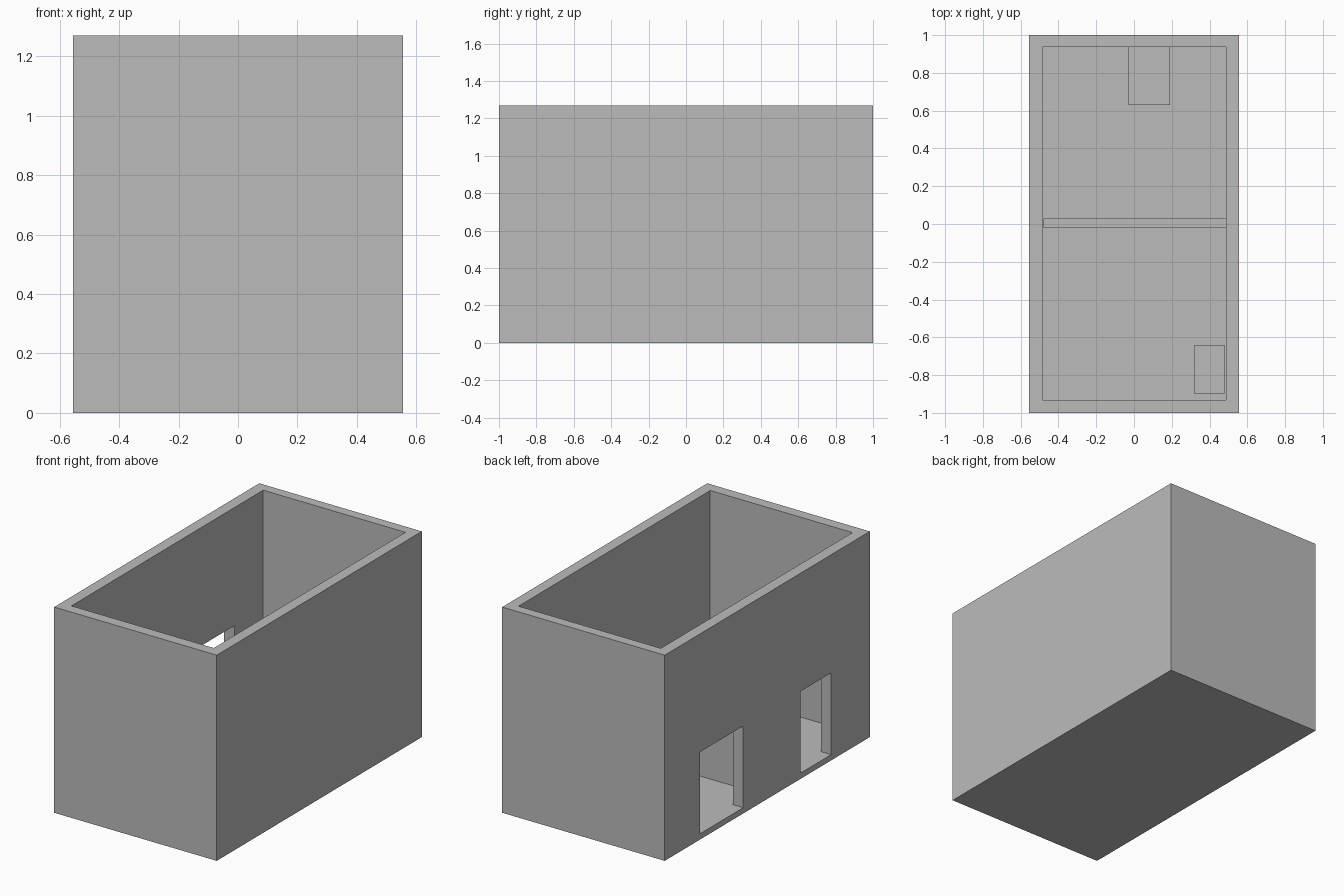
import bpy

cube = bpy.data.objects.get("Cube")
if cube:
    bpy.data.objects.remove(cube, do_unlink=True)

grey = bpy.data.materials.new("plain grey")
grey.use_nodes = True
GREY = (0.5, 0.5, 0.5, 1)
grey.diffuse_color = GREY
grey.node_tree.nodes["Principled BSDF"].inputs["Base Color"].default_value = GREY


def box(name, x, y, z):
    """Box spanning the given (low, high) range on each axis."""
    spans = (x, y, z)
    bpy.ops.mesh.primitive_cube_add(size=1)
    ob = bpy.context.object
    ob.name = name
    for v in ob.data.vertices:
        v.co = [lo if c < 0 else hi for c, (lo, hi) in zip(v.co, spans)]
    ob.data.materials.append(grey)
    return ob


def cut(target, cutter):
    mod = target.modifiers.new(cutter.name, "BOOLEAN")
    mod.operation = "DIFFERENCE"
    mod.solver = "EXACT"
    mod.object = cutter
    cutter.hide_render = True
    cutter.hide_set(True)
    cutter.display_type = "WIRE"


FLOOR, HEIGHT, DOOR_TOP = 0.036, 1.27, 0.54

# Open-topped shell with a thin floor
shell = box("building_shell", (-0.555, 0.555), (-1, 1), (0, HEIGHT))
cut(shell, box("room_cutter", (-0.485, 0.487), (-0.932, 0.938), (FLOOR, HEIGHT + 0.2)))

# Two doorways in the side wall, level with the floor
for name, span in (("back_door_cutter", (0.235, 0.657)),
                   ("front_door_cutter", (-0.623, -0.324))):
    cut(shell, box(name, (-0.7, -0.4), span, (FLOOR, DOOR_TOP)))

# Low wall dividing the two rooms
box("partition_wall", (-0.48, 0.487), (-0.02, 0.03), (FLOOR, 0.55))

# A block of furniture in each room
box("back_room_block", (-0.03, 0.19), (0.63, 0.938), (FLOOR, 0.3))
box("front_room_block", (0.32, 0.48), (-0.9, -0.64), (FLOOR, 0.25))
